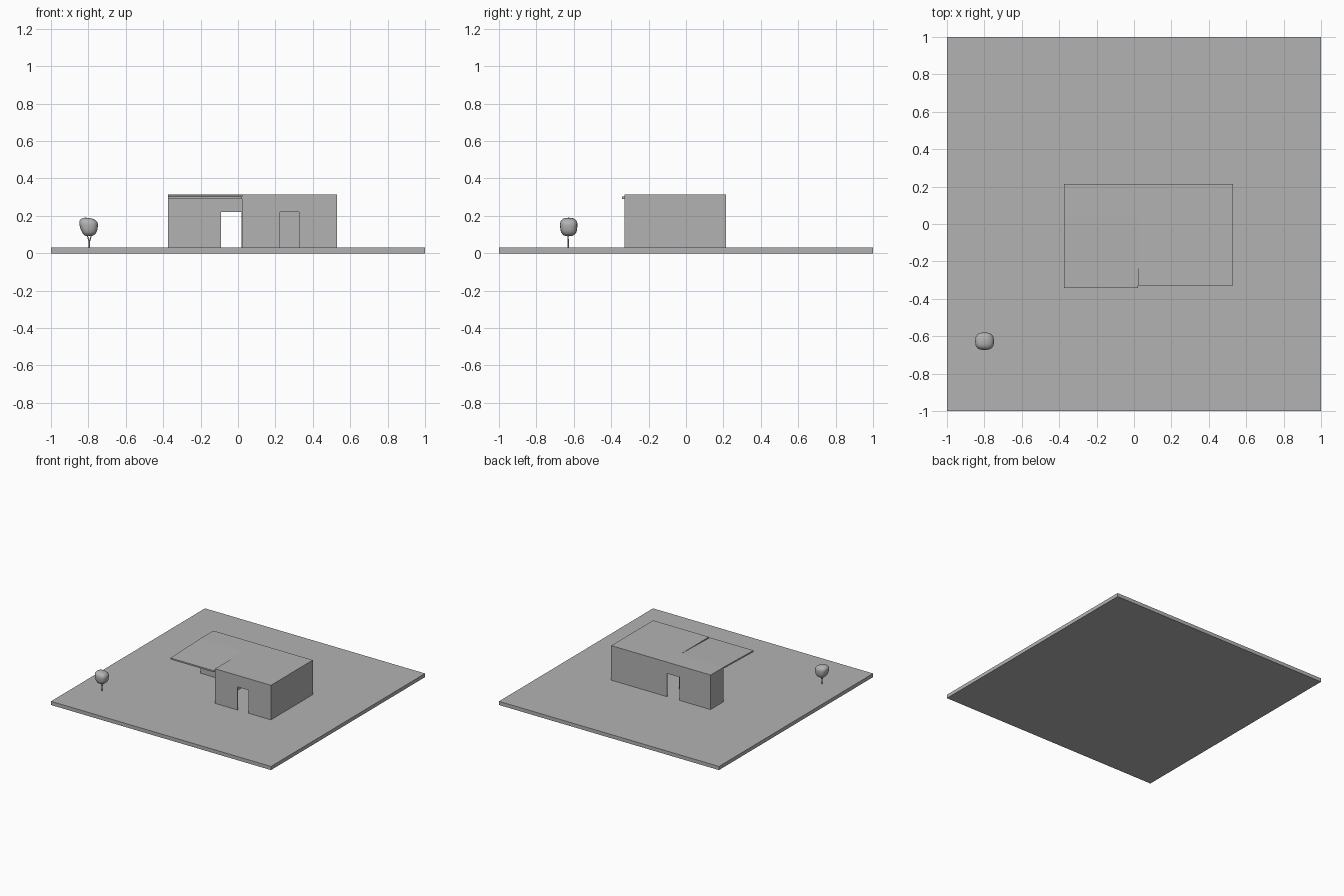
import bpy, bmesh, math
from mathutils import Vector

if "Cube" in bpy.data.objects:
    bpy.data.objects.remove(bpy.data.objects["Cube"])

grey = bpy.data.materials.new("plain_grey")
grey.diffuse_color = (0.45, 0.45, 0.45, 1)
grey.use_nodes = True
grey.node_tree.nodes["Principled BSDF"].inputs["Base Color"].default_value = grey.diffuse_color


def add_object(name, bm):
    bmesh.ops.recalc_face_normals(bm, faces=bm.faces)
    mesh = bpy.data.meshes.new(name)
    bm.to_mesh(mesh)
    bm.free()
    mesh.materials.append(grey)
    ob = bpy.data.objects.new(name, mesh)
    bpy.context.scene.collection.objects.link(ob)
    return ob


def prism(name, pts, offset):
    """Extrude a closed 3D outline along an offset vector."""
    bm = bmesh.new()
    face = bm.faces.new([bm.verts.new(p) for p in pts])
    top = bmesh.ops.extrude_face_region(bm, geom=[face])["geom"]
    verts = [g for g in top if isinstance(g, bmesh.types.BMVert)]
    bmesh.ops.translate(bm, verts=verts, vec=offset)
    return add_object(name, bm)


def box(name, x0, x1, y0, y1, z0, z1):
    pts = [(x0, y0, z0), (x1, y0, z0), (x1, y1, z0), (x0, y1, z0)]
    return prism(name, pts, (0, 0, z1 - z0))


def cut(target, cutter):
    mod = target.modifiers.new("cut", 'BOOLEAN')
    mod.operation = 'DIFFERENCE'
    mod.solver = 'EXACT'
    mod.object = cutter
    bpy.context.view_layer.update()
    dg = bpy.context.evaluated_depsgraph_get()
    mesh = bpy.data.meshes.new_from_object(target.evaluated_get(dg))
    target.modifiers.clear()
    target.data = mesh
    bpy.data.objects.remove(cutter)


# main dimensions
XL, XM, XR = -0.374, 0.021, 0.529
YF, YM, YB = -0.328, 0.045, 0.215
Z0, Z1 = 0.03, 0.314


def l_shape(name, inset, z0, z1):
    t = inset
    pts = [(XL + t, YM + t), (XM + t, YM + t), (XM + t, YF + t),
           (XR - t, YF + t), (XR - t, YB - t), (XL + t, YB - t)]
    return prism(name, [(x, y, z0) for x, y in pts], (0, 0, z1 - z0))


# ground slab
box("ground_slab", -1, 1, -1, 1, 0, Z0)

# hollow L-shaped house with a passage through the wing and a front door
house = l_shape("house_shell", 0, Z0, Z1)
cut(house, l_shape("cavity_cutter", 0.006, 0.01, Z1 - 0.006))
cut(house, box("passage_cutter", -0.09, 0.02, 0.035, 0.25, 0.01, 0.22))
cut(house, box("door_cutter", 0.225, 0.326, -0.36, -0.30, 0.01, 0.22))

# gently sloping porch roof in front of the wing
prism("porch_roof",
      [(XL, YM, Z1), (XL, -0.343, 0.303), (XL, -0.343, 0.291), (XL, YM, Z1 - 0.012)],
      (XM - XL, 0, 0))

# tree crown: rounded box, narrowing downward on the left
TREE = Vector((-0.80, -0.627, 0.14))
bm = bmesh.new()
bmesh.ops.create_uvsphere(bm, u_segments=24, v_segments=16, radius=1)
for v in bm.verts:
    p = v.co.copy()
    p /= sum(abs(c) ** 2.8 for c in p) ** (1 / 2.8)
    low = (0.6 - p.z) / 1.6
    p.x *= 1 - max(low, 0) * (0.42 if p.x < 0 else 0.15)
    p.y *= 1 - max(low, 0) * 0.12
    p.z -= 0.12 * p.x * (p.z > 0) * p.z
    v.co = TREE + Vector((p.x * 0.053, p.y * 0.048, p.z * 0.049))
for f in bm.faces:
    f.smooth = True
add_object("tree_crown", bm)


def rod(name, a, b, r0, r1):
    a, b = Vector(a), Vector(b)
    bm = bmesh.new()
    bmesh.ops.create_cone(bm, cap_ends=True, segments=8, radius1=r0, radius2=r1,
                          depth=(b - a).length)
    rot = (b - a).to_track_quat('Z', 'Y')
    for v in bm.verts:
        v.co = rot @ v.co + (a + b) / 2
    return add_object(name, bm)


# tree trunk and forked branches
fork = (-0.795, -0.63, 0.06)
rod("tree_trunk", (-0.795, -0.63, Z0 - 0.002), fork, 0.004, 0.0035)
for side, name in ((-1, "left_branch"), (1, "right_branch")):
    rod(name, fork, (-0.795 + side * 0.013, -0.63, 0.102), 0.0035, 0.0025)
